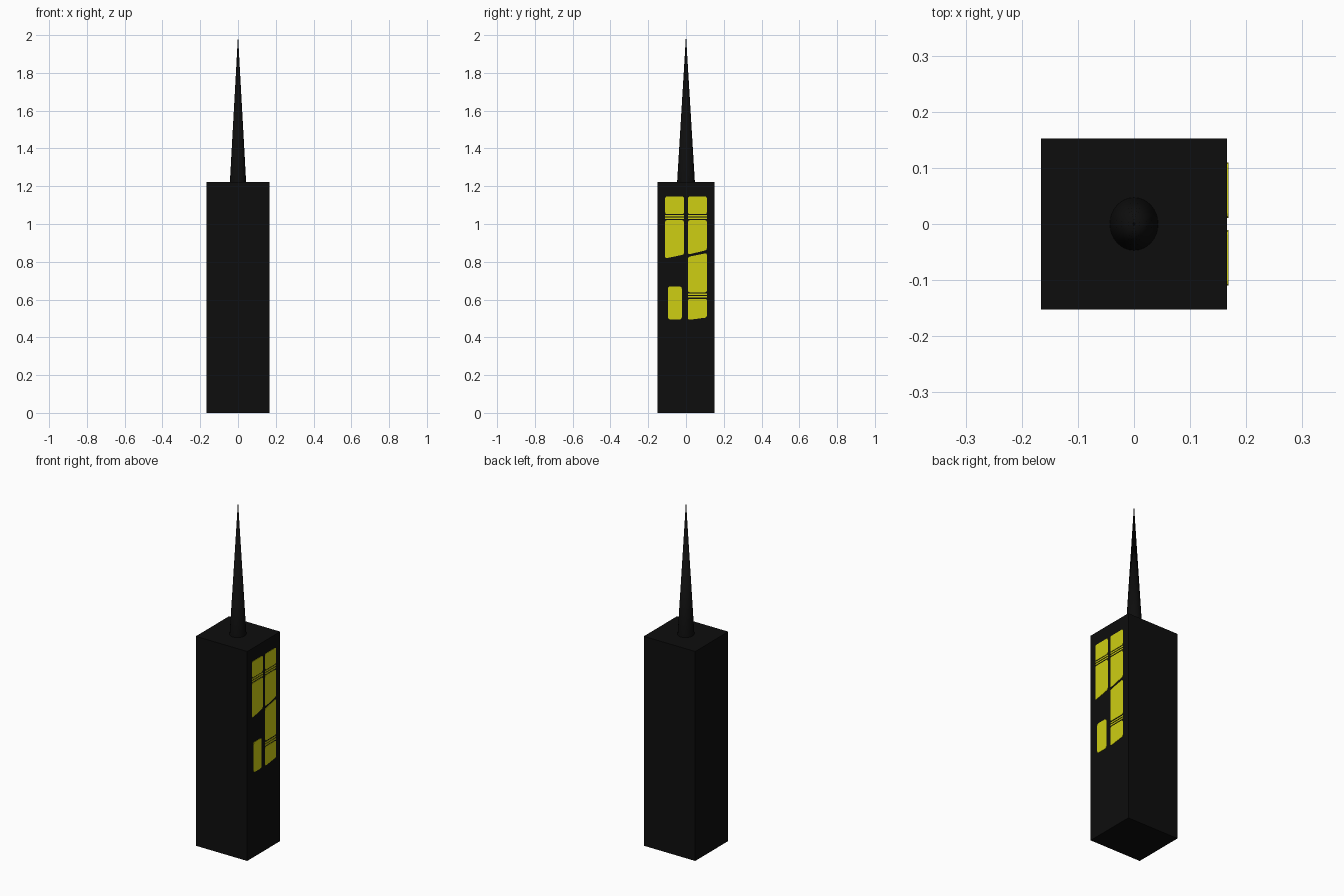
import bpy, bmesh

if "Cube" in bpy.data.objects:
    bpy.data.objects.remove(bpy.data.objects["Cube"])

def material(name, rgb):
    m = bpy.data.materials.new(name)
    m.diffuse_color = (*rgb, 1)
    m.use_nodes = True
    m.node_tree.nodes["Principled BSDF"].inputs["Base Color"].default_value = m.diffuse_color
    return m

BLACK = material("near_black", (0.0042, 0.0042, 0.0042))
YELLOW = material("window_yellow", (0.62, 0.62, 0.006))
HX, HY, H = 0.166, 0.152, 1.222

def finish(bm, name, mat):
    bmesh.ops.recalc_face_normals(bm, faces=bm.faces)
    me = bpy.data.meshes.new(name)
    bm.to_mesh(me)
    bm.free()
    me.materials.append(mat)
    ob = bpy.data.objects.new(name, me)
    bpy.context.collection.objects.link(ob)
    return ob

# Tower block
bm = bmesh.new()
bmesh.ops.create_cube(bm, size=1)
for v in bm.verts:
    v.co = (v.co.x * 2 * HX, v.co.y * 2 * HY, (v.co.z + 0.5) * H)
finish(bm, "tower_block", BLACK)

# Slightly oval spire
bpy.ops.mesh.primitive_cone_add(vertices=32, radius1=1, radius2=0, depth=2.0 - H,
                                location=(0, 0, (2.0 + H) / 2))
spire = bpy.context.object
spire.name = "spire"
spire.scale = (0.043, 0.047, 1)
bpy.ops.object.transform_apply(location=False, rotation=False, scale=True)
spire.data.materials.append(BLACK)
bpy.ops.object.shade_smooth_by_angle()

# Windows: thin plates with softened corners; lower and upper edges may slant
def window(name, y0, y1, low, high, r=0.008):
    bm = bmesh.new()
    pts = [(y0, low[0]), (y1, low[1]), (y1, high[1]), (y0, high[0])]
    vs = [bm.verts.new((HX - 0.001, y, z)) for y, z in pts]
    bm.faces.new(vs)
    if r:
        bmesh.ops.bevel(bm, geom=vs, offset=r, segments=2, affect='VERTICES', profile=0.5)
    ext = bmesh.ops.extrude_face_region(bm, geom=bm.faces[:])
    moved = [g for g in ext["geom"] if isinstance(g, bmesh.types.BMVert)]
    bmesh.ops.translate(bm, verts=moved, vec=(0.003, 0, 0))
    finish(bm, name, YELLOW)

L, R = (-0.11, -0.011), (0.011, 0.11)
for side, (a, b), low in (("left", L, (0.818, 0.838)), ("right", R, (0.838, 0.862))):
    window(side + "_top_window", a, b, (1.052, 1.052), (1.146, 1.146))
    window(side + "_upper_window", a, b, low, (1.02, 1.02))
    for i in range(2):
        z = 1.026 + i * 0.013
        window(f"{side}_upper_slat_{i}", a, b, (z, z), (z + 0.008, z + 0.008), 0)
window("right_middle_window", *R, (0.638, 0.638), (0.826, 0.846))
window("right_lower_window", *R, (0.492, 0.505), (0.604, 0.604))
for i in range(2):
    z = 0.61 + i * 0.013
    window(f"right_lower_slat_{i}", *R, (z, z), (z + 0.008, z + 0.008), 0)
window("left_lower_window", -0.096, -0.022, (0.494, 0.494), (0.67, 0.67), 0.012)
